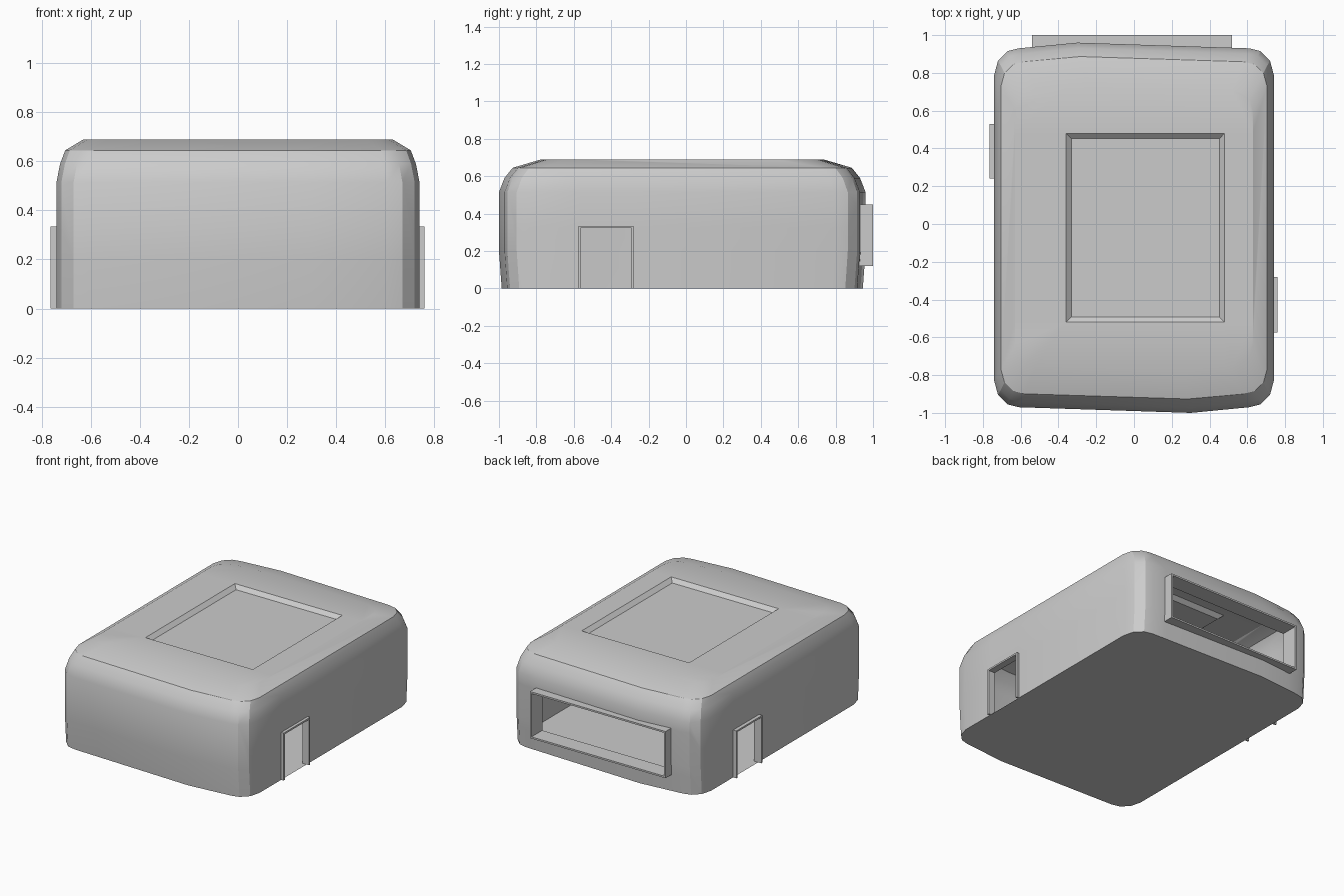
import bpy, bmesh, math
from mathutils import Vector

if "Cube" in bpy.data.objects:
    bpy.data.objects.remove(bpy.data.objects["Cube"])


def finish(bm, name, angle=20):
    me = bpy.data.meshes.new(name)
    bm.to_mesh(me)
    bm.free()
    ob = bpy.data.objects.new(name, me)
    bpy.context.collection.objects.link(ob)
    bpy.context.view_layer.objects.active = ob
    bpy.ops.object.select_all(action='DESELECT')
    ob.select_set(True)
    bpy.ops.object.shade_smooth_by_angle(angle=math.radians(angle))
    return ob


def split(bm, pick, lo, hi):
    """Slice the picked faces along a box and return the faces inside it."""
    for axis in range(3):
        for value in (lo[axis], hi[axis]):
            faces = [f for f in bm.faces if pick(f)]
            co, no = Vector(), Vector()
            co[axis], no[axis] = value, 1
            geom = list({g for f in faces for g in (f, *f.edges, *f.verts)})
            bmesh.ops.bisect_plane(bm, geom=geom, dist=1e-5, plane_co=co, plane_no=no)
    inside = []
    for f in bm.faces:
        c = f.calc_center_median()
        if pick(f) and all(lo[i] < c[i] < hi[i] for i in range(3)):
            inside.append(f)
    return inside


def box(bm, lo, hi):
    vs = bmesh.ops.create_cube(bm, size=1)['verts']
    for v in vs:
        v.co = [lo[i] + (v.co[i] + .5) * (hi[i] - lo[i]) for i in range(3)]


# Plan outline: rounded corners, front and back each bulging at one point
corner = [(.61, .95), (.67, .935), (.72, .885), (.74, .81)]
plan = [(.3, -.98)] + [(x, -y) for x, y in corner] + [(x, y) for x, y in corner[::-1]]
plan += [(-x, -y) for x, y in plan]

# Shell: outline stacked through the rounded shoulder
bm = bmesh.new()
levels = [(1, .985, 0), (1, 1, .2), (1, 1, .515), (.98, .97, .59),
          (.952, .925, .645), (.85, .77, .69)]
rings = [[bm.verts.new((x * sx, y * sy - .02, z)) for x, y in plan] for sx, sy, z in levels]
n = len(plan)
for a, b in zip(rings, rings[1:]):
    for i in range(n):
        j = (i + 1) % n
        bm.faces.new((a[i], a[j], b[j], b[i]))
bm.faces.new(rings[0][::-1])
bm.faces.new(rings[-1])
bmesh.ops.recalc_face_normals(bm, faces=bm.faces[:])

# Recessed panel in the roof
bm.normal_update()
panel = split(bm, lambda f: f.normal.z > .99, (-.36, -.52, .6), (.48, .48, .8))
bmesh.ops.inset_region(bm, faces=panel, thickness=.04, depth=-.025)

# Openings in the back and in both sides
window = ((-.53, .8, .13), (.51, 1.1, .44))
right_door = ((.6, -.565, -.01), (.9, -.29, .325))
left_door = ((-.9, .25, -.01), (-.6, .52, .325))
for (lo, hi), axis, sign in ((window, 1, 1), (right_door, 0, 1), (left_door, 0, -1)):
    bm.normal_update()
    hole = split(bm, lambda f: f.normal[axis] * sign > .95, lo, hi)
    bmesh.ops.delete(bm, geom=hole, context='FACES')
finish(bm, "shell", 25)

# Window frame standing proud of the back wall
bm = bmesh.new()
t = .012
x0, x1, y0, y1, z0, z1 = -.54, .52, .88, 1, .12, .45
box(bm, (x0, y0, z0), (x0 + t, y1, z1))
box(bm, (x1 - t, y0, z0), (x1, y1, z1))
box(bm, (x0 + t, y0, z0), (x1 - t, y1, z0 + t))
box(bm, (x0 + t, y0, z1 - t), (x1 - t, y1, z1))
finish(bm, "back_window_frame")

# Thin door frames on the two sides
for name, x0, x1, y0, y1 in (("right_door_frame", .71, .76, -.575, -.28),
                             ("left_door_frame", -.765, -.71, .24, .53)):
    bm = bmesh.new()
    box(bm, (x0, y0, 0), (x1, y0 + t, .335))
    box(bm, (x0, y1 - t, 0), (x1, y1, .335))
    box(bm, (x0, y0 + t, .335 - t), (x1, y1 - t, .335))
    finish(bm, name)
